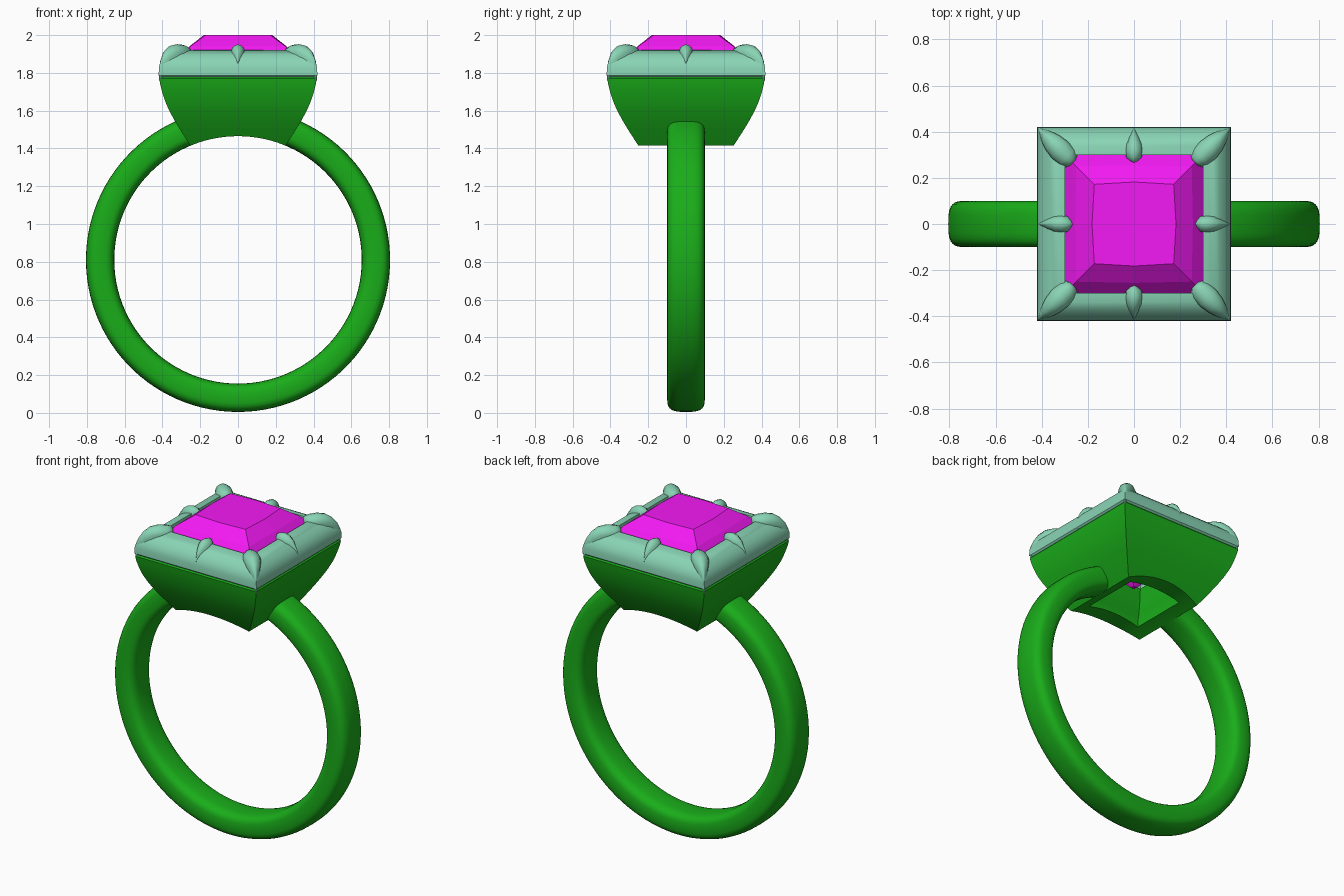
import bpy, bmesh
from math import sin, cos, pi, radians, copysign
from mathutils import Matrix

if "Cube" in bpy.data.objects:
    bpy.data.objects.remove(bpy.data.objects["Cube"])

CZ, R_IN, R_MID = 0.81, 0.655, 0.73   # ring centre height, inner and middle radius


def material(name, rgb):
    m = bpy.data.materials.new(name)
    m.diffuse_color = (*rgb, 1)
    m.use_nodes = True
    m.node_tree.nodes["Principled BSDF"].inputs["Base Color"].default_value = m.diffuse_color
    return m


GREEN = material("green", (0.01, 0.42, 0.01))
MINT = material("mint", (0.25, 0.66, 0.46))
PINK = material("magenta", (0.9, 0.01, 0.9))


def loft(name, rings, mat, closed=False, angle=35):
    """Skin a list of equal-length point rings; cap the ends unless closed."""
    bm = bmesh.new()
    vs = [[bm.verts.new(p) for p in r] for r in rings]
    n = len(vs[0])
    for i in range(len(vs) if closed else len(vs) - 1):
        a, b = vs[i], vs[(i + 1) % len(vs)]
        for j in range(n):
            k = (j + 1) % n
            bm.faces.new((a[j], a[k], b[k], b[j]))
    if not closed:
        bm.faces.new(vs[0])
        bm.faces.new(vs[-1])
    bmesh.ops.recalc_face_normals(bm, faces=bm.faces)
    me = bpy.data.meshes.new(name)
    bm.to_mesh(me)
    bm.free()
    ob = bpy.data.objects.new(name, me)
    bpy.context.collection.objects.link(ob)
    me.materials.append(mat)
    smooth(ob, angle)
    return ob


def smooth(ob, angle):
    if angle:
        ob.data.shade_smooth()
        ob.data.set_sharp_from_angle(angle=radians(angle))


def square(h, z):
    return [(-h, -h, z), (h, -h, z), (h, h, z), (-h, h, z)]


def octo(h, m, z):
    return [(-h, -h, z), (0, -m, z), (h, -h, z), (m, 0, z),
            (h, h, z), (0, m, z), (-h, h, z), (-m, 0, z)]


# band: rounded-rectangle section swept round, stopping inside the seat walls
def band_section(t):
    pts = []
    for j in range(28):
        a = 2 * pi * j / 28
        u = copysign(abs(cos(a)) ** 0.62, cos(a)) * 0.1
        r = R_MID + copysign(abs(sin(a)) ** 0.62, sin(a)) * 0.075
        pts.append((r * sin(t), u, CZ + r * cos(t)))
    return pts


A0 = radians(21)
loft("band", [band_section(A0 + (2 * pi - 2 * A0) * i / 96) for i in range(97)], GREEN)

# seat: hollow flared square cup, its underside cut to the finger hole
seat = loft("seat", [square(*p) for p in (
    (0.245, 1.405), (0.275, 1.45), (0.307, 1.5), (0.337, 1.55), (0.364, 1.6),
    (0.386, 1.65), (0.402, 1.7), (0.412, 1.74), (0.417, 1.77), (0.41, 1.778),
    (0.29, 1.778), (0.27, 1.68), (0.22, 1.55), (0.18, 1.48), (0.18, 1.405))],
    GREEN, closed=True, angle=0)
bpy.ops.mesh.primitive_cylinder_add(vertices=160, radius=R_IN, depth=2,
                                    location=(0, 0, CZ), rotation=(pi / 2, 0, 0))
cutter = bpy.context.object
cutter.name = "finger_hole_cutter"
cutter.hide_render = True
mod = seat.modifiers.new("finger_hole", "BOOLEAN")
mod.object = cutter
mod.solver = 'EXACT'
bpy.context.view_layer.objects.active = seat
bpy.ops.object.modifier_apply(modifier=mod.name)
bpy.data.objects.remove(cutter)
smooth(seat, 35)

# bezel: rounded square frame round the stone
loft("bezel", [square(*p) for p in (
    (0.41, 1.778), (0.42, 1.787), (0.419, 1.825), (0.412, 1.85), (0.395, 1.875),
    (0.37, 1.897), (0.34, 1.912), (0.315, 1.919), (0.298, 1.92), (0.298, 1.778))],
    MINT, closed=True)

# gemstone: flat-faceted square cut with table, crown, girdle and pavilion
loft("gemstone", [octo(*p) for p in (
    (0.012, 0.012, 1.55), (0.17, 0.19, 1.72), (0.303, 0.303, 1.86), (0.303, 0.303, 1.885),
    (0.25, 0.255, 1.942), (0.172, 0.182, 2.0))], PINK, angle=0)


# claws: ridged leaf shapes; stations are (distance out, half width, top height)
def claw(name, stations, turn):
    rot = Matrix.Rotation(turn, 3, 'Z')
    outline = ((-0.9, -0.08), (-1, -0.04), (-0.8, -0.017), (-0.4, -0.005), (0, 0),
               (0.4, -0.005), (0.8, -0.017), (1, -0.04), (0.9, -0.08))
    rings = []
    for d, w, z in stations:
        ring = [(d, w * u, z + v) for u, v in outline]
        rings.append([tuple(rot @ Matrix.Translation(p).translation) for p in ring])
    loft(name, rings, MINT, angle=50)


side = ((0.262, 0.005, 1.925), (0.275, 0.022, 1.939), (0.29, 0.034, 1.947),
        (0.315, 0.038, 1.951), (0.345, 0.034, 1.945), (0.375, 0.023, 1.922),
        (0.4, 0.01, 1.885), (0.414, 0.003, 1.855))
corner = ((0.375, 0.022, 1.93), (0.385, 0.037, 1.941), (0.41, 0.047, 1.948),
          (0.455, 0.05, 1.952), (0.5, 0.043, 1.945), (0.54, 0.029, 1.92),
          (0.57, 0.014, 1.882), (0.588, 0.004, 1.84))
for i in range(4):
    claw(f"side_claw_{i + 1}", side, i * pi / 2)
    claw(f"corner_claw_{i + 1}", corner, pi / 4 + i * pi / 2)
